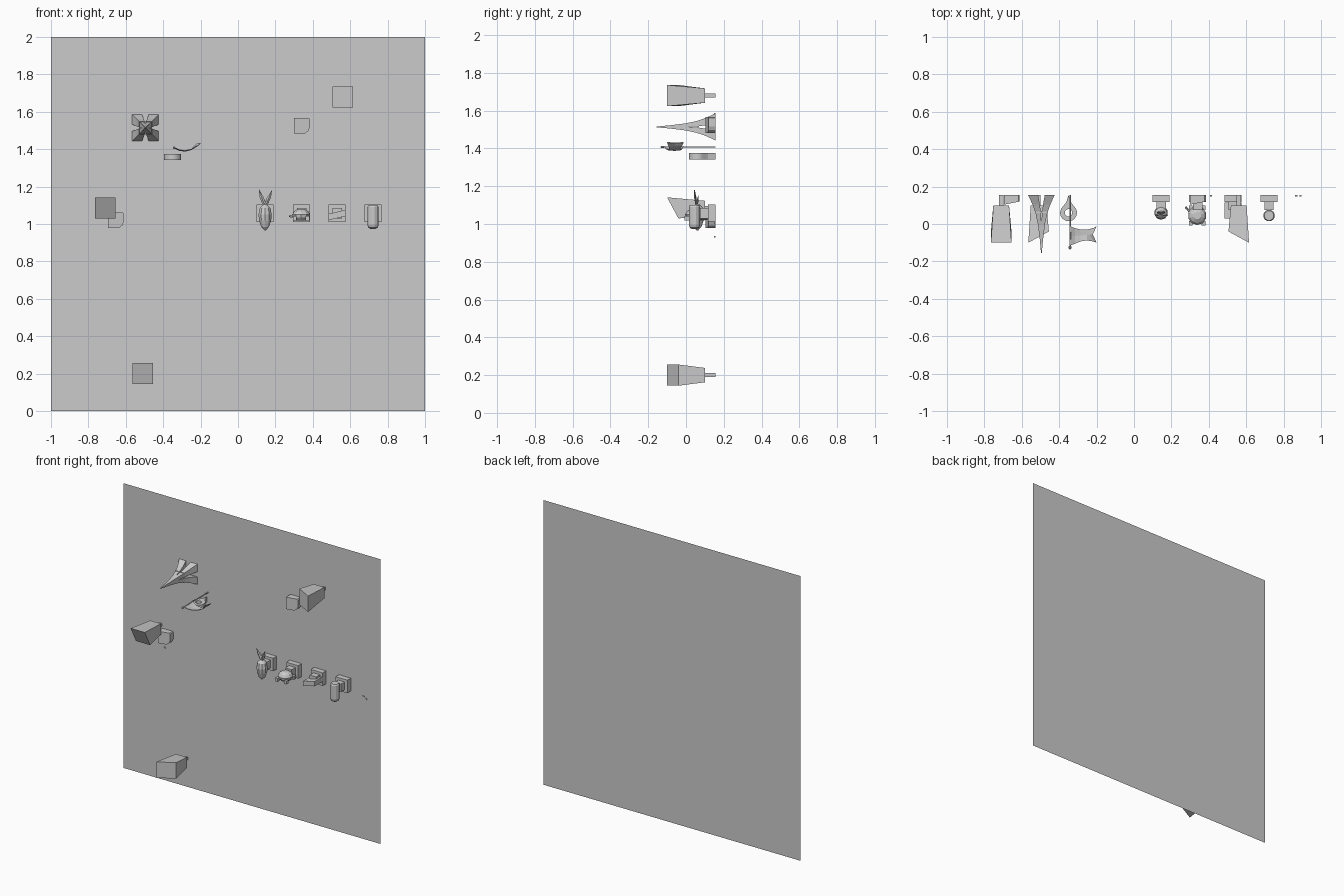
import bpy, bmesh, math
from mathutils import Vector

if "Cube" in bpy.data.objects:
    bpy.data.objects.remove(bpy.data.objects["Cube"])

WALL = 0.155


def make(name, verts, faces, smooth=False):
    me = bpy.data.meshes.new(name)
    me.from_pydata(verts, [], faces)
    bm = bmesh.new()
    bm.from_mesh(me)
    if len(faces) > 1:
        bmesh.ops.recalc_face_normals(bm, faces=bm.faces)
    bm.to_mesh(me)
    bm.free()
    ob = bpy.data.objects.new(name, me)
    bpy.context.collection.objects.link(ob)
    return ob


def loft(name, rings):
    """Skin a list of equal-length rings and cap both ends."""
    n = len(rings[0])
    verts = [v for r in rings for v in r]
    faces = [(i * n + j, i * n + (j + 1) % n, (i + 1) * n + (j + 1) % n, (i + 1) * n + j)
             for i in range(len(rings) - 1) for j in range(n)]
    faces += [tuple(range(n)), tuple(range(len(verts) - n, len(verts)))]
    return make(name, verts, faces)


def rect(x0, x1, y, z0, z1):
    return [(x0, y, z0), (x1, y, z0), (x1, y, z1), (x0, y, z1)]


def box(name, x0, x1, y0, y1, z0, z1):
    return loft(name, [rect(x0, x1, y0, z0, z1), rect(x0, x1, y1, z0, z1)])


def turned(name, x, y, profile, n=8, sy=1.0):
    """Upright body of revolution from (radius, z) pairs."""
    return loft(name, [[(x + r * math.cos(2 * math.pi * (k + .5) / n),
                         y + r * sy * math.sin(2 * math.pi * (k + .5) / n), z)
                        for k in range(n)] for r, z in profile])


# backing wall
make("wall", rect(-1, 1, WALL, 0, 2), [(0, 1, 2, 3)])


# tapered blocks with slanted fronts, each on a stub
def tapered_block(name, x, z, slant):
    front = []
    for sx, sz in ((-1, -1), (1, -1), (1, 1), (-1, 1)):
        t = (slant[0] * sx + slant[1] * sz + 1) / 2   # 1 = furthest forward
        front.append((x + sx * 0.055, -0.04 - 0.06 * t, z + sz * 0.056))
    loft(name, [front, rect(x - .042, x + .042, 0.1, z - .038, z + .038)])
    box(name + "_stub", x - .011, x + .011, 0.1, WALL, z - .01, z + .01)


tapered_block("lower_block", -0.51, 0.2, (-1, 0))
tapered_block("left_block", -0.71, 1.085, (0, 1))
tapered_block("upper_block", 0.56, 1.68, (1, 0))


# wall pads with a rounded lower right corner and slanted face
def pad(name, x, z):
    h = 0.042
    outline = [(-h, -h), (0.015, -h), (0.034, -0.028), (h, -0.008), (h, h - .006), (h - .006, h), (-h, h)]
    loft(name, [[(x + u, 0.112 + 0.2 * u, z + w) for u, w in outline],
                [(x + u, WALL, z + w) for u, w in outline]])


pad("left_pad", -0.653, 1.02)
pad("right_pad", 0.342, 1.525)

# four-legged tapering tower pointing out of the wall
cx, cz = -0.495, 1.514
sections = [(-.155, .002, 0), (-.08, .009, 0), (0, .019, 0), (.06, .032, .003),
            (.105, .048, .009), (WALL, .071, .018)]
for i, (sx, sz) in enumerate(((-1, -1), (1, -1), (1, 1), (-1, 1))):
    loft(f"tower_leg_{i}", [rect(cx + sx * a, cx + sx * b, y, cz + sz * a, cz + sz * b)
                            for y, b, a in sections])
box("tower_deck", cx - .035, cx + .035, .06, .068, cz - .035, cz + .035)

# flag pole and waving flag
loft("flag_pole", [[(-.342 + .004 * math.cos(k * math.pi / 3), y, 1.408 + .004 * math.sin(k * math.pi / 3))
                    for k in range(6)] for y in (-.13, WALL)])
rings = []
for x, ya, yb, z in ((-.342, -.115, -.012, 1.408), (-.315, -.105, -.022, 1.395),
                     (-.285, -.093, -.03, 1.39), (-.25, -.088, -.03, 1.398),
                     (-.215, -.094, -.02, 1.416), (-.2, -.1, -.012, 1.43)):
    ym = (ya + yb) / 2
    xm = x - (.02 if x > -.23 else 0)
    rings.append([(x, ya, z), (xm, ym, z - .003), (x, yb, z),
                  (x, yb, z + .004), (xm, ym, z + .001), (x, ya, z + .004)])
loft("flag", rings)
loft("flag_pole_tip", [[(-.342 + r * math.cos(k * math.pi / 3), y, 1.408 + r * math.sin(k * math.pi / 3))
                        for k in range(6)] for r, y in ((.002, -.135), (.007, -.13), (.007, -.12), (.003, -.115))])

# teardrop marker with a round hole
N = 24
outer, inner = [], []
for k in range(N):
    a = math.pi / 2 + 2 * math.pi * k / N
    c, s = math.cos(a), math.sin(a)
    tip = {0: .05, 1: .014, N - 1: .014}.get(k, .004 if k in (2, N - 2) else 0)
    outer.append((-.35 + .045 * c, .06 + .045 * s + tip))
    inner.append((-.35 + .02 * c, .06 + .02 * s))
loops = [(outer, 1.342), (inner, 1.342), (inner, 1.375), (outer, 1.375)]
make("marker", [(x, y, z) for lp, z in loops for x, y in lp],
     [(i * N + k, i * N + (k + 1) % N, ((i + 1) % 4) * N + (k + 1) % N, ((i + 1) % 4) * N + k)
      for i in range(4) for k in range(N)])

# row of square mounts with short stems
for i, x in enumerate((.145, .34, .53, .722)):
    box(f"mount_{i}", x - .046, x + .046, .117, WALL, 1.012, 1.103)
    box(f"mount_stem_{i}", x - .025, x + .025, .075, .117, 1.03, 1.085)

# pointed vegetable-like body with splayed leaves
turned("pointed_body", .145, .06, [(.004, .966), (.022, .985), (.034, 1.02), (.037, 1.05),
                                   (.03, 1.085), (.01, 1.105)], 10)
for i, (dx, dy, top) in enumerate(((-.033, -.01, 1.185), (.036, -.012, 1.18), (-.02, .01, 1.15), (.02, .012, 1.145))):
    rings = []
    for t, w in ((0, .006), (.55, .011), (1, .001)):
        p = Vector((.145 + dx * t, .055 + dy * t, 1.09 + (top - 1.09) * t))
        rings.append([p + Vector(q) * w for q in ((-1, 0, 0), (0, -.5, 0), (1, 0, 0), (0, .5, 0))])
    loft(f"leaf_{i}", rings)

# shelled body with feet and a curved neck
turned("shell", .338, .045, [(.032, 1.02), (.047, 1.035), (.05, 1.05), (.04, 1.068), (.02, 1.08)], 10, 1.0)
for i, (sx, sy) in enumerate(((-1, -1), (1, -1), (1, 1), (-1, 1))):
    x, y = .338 + sx * .034, .045 + sy * .042
    box(f"foot_{i}", x - .01, x + .01, y - .012, y + .012, 1.018, 1.042)
rings = []
for x, y, r in ((.31, .06, .009), (.292, .07, .009), (.282, .085, .008), (.272, .088, .004)):
    rings.append([(x, y + r * math.cos(k * math.pi / 3), 1.042 + r * math.sin(k * math.pi / 3)) for k in range(6)])
loft("neck", rings)

# tilted slab
rings = []
for y in (.03, .115):
    rings.append([(.484, y, 1.02), (.575, y, 1.042), (.575, y, 1.076), (.484, y, 1.054)])
loft("tilted_slab", rings)

# hanging rounded bar
turned("hanging_bar", .722, .045, [(.014, .973), (.026, .981), (.031, .995), (.031, 1.09), (.026, 1.1)], 12)

# tiny wall studs
for i, (x, z) in enumerate(((.868, 1.003), (.89, .99), (.412, 1.583), (-.678, .932))):
    box(f"stud_{i}", x - .006, x + .006, .148, WALL, z - .004, z + .004)
